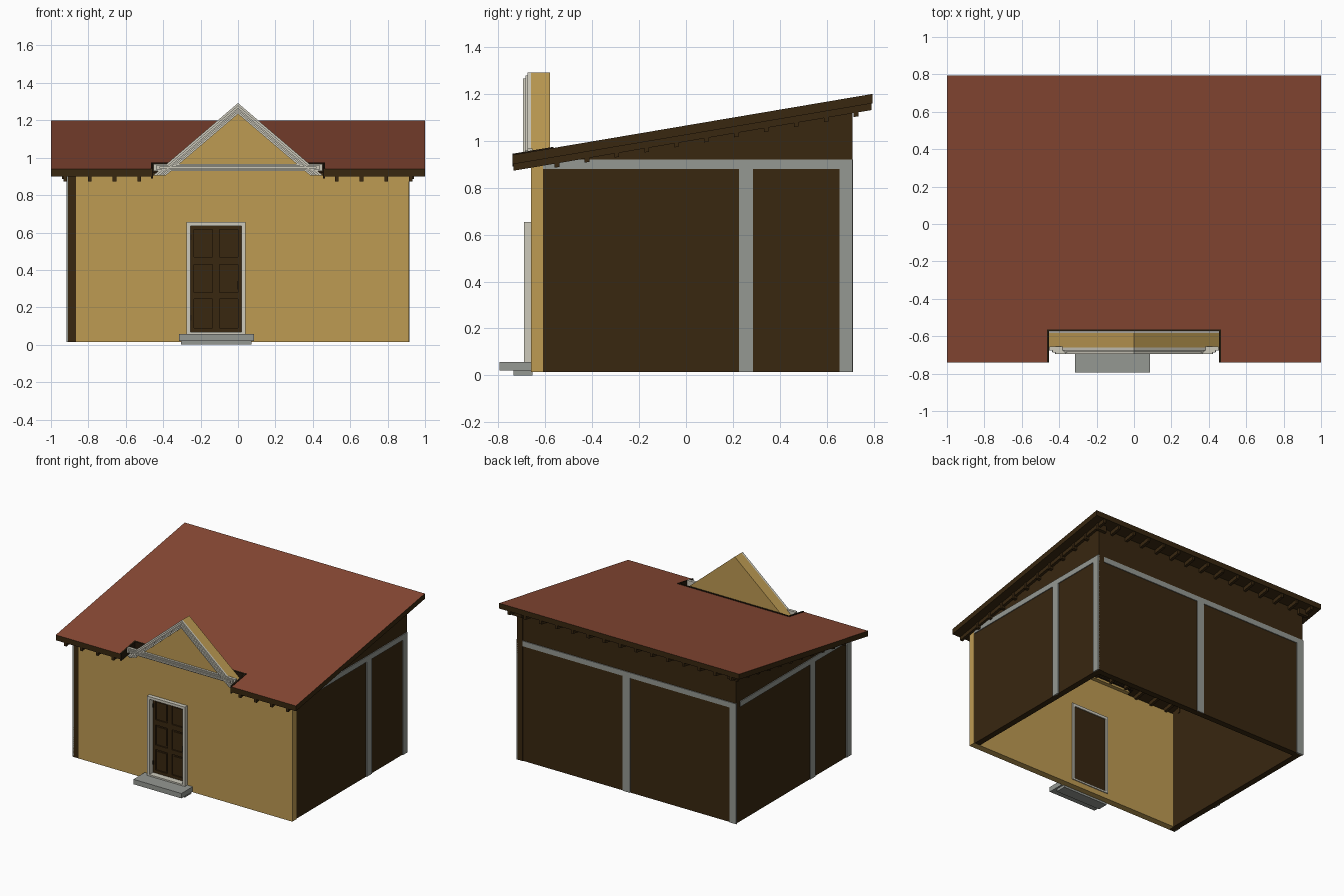
import bpy, bmesh

if "Cube" in bpy.data.objects:
    bpy.data.objects.remove(bpy.data.objects["Cube"])


def material(name, rgb):
    m = bpy.data.materials.new(name)
    m.diffuse_color = (*rgb, 1)
    m.use_nodes = True
    m.node_tree.nodes["Principled BSDF"].inputs["Base Color"].default_value = m.diffuse_color
    return m


TAN = material("ochre plaster", (0.515, 0.328, 0.086))
DARK = material("dark timber", (0.040, 0.020, 0.005))
BLACK = material("blackened trim", (0.018, 0.010, 0.004))
RED = material("red roofing", (0.255, 0.068, 0.035))
GREY = material("grey stone", (0.300, 0.315, 0.290))
CREAM = material("pale moulding", (0.610, 0.590, 0.500))


def prism(name, pts, place, a, b, mat):
    """Extrude a 2D outline from a to b; place maps (u, v, depth) to xyz."""
    bm = bmesh.new()
    lo = [bm.verts.new(place(u, v, a)) for u, v in pts]
    hi = [bm.verts.new(place(u, v, b)) for u, v in pts]
    bm.faces.new(lo)
    bm.faces.new(hi)
    n = len(pts)
    for i in range(n):
        j = (i + 1) % n
        bm.faces.new((lo[i], lo[j], hi[j], hi[i]))
    bmesh.ops.recalc_face_normals(bm, faces=bm.faces)
    me = bpy.data.meshes.new(name)
    bm.to_mesh(me)
    bm.free()
    me.materials.append(mat)
    ob = bpy.data.objects.new(name, me)
    bpy.context.collection.objects.link(ob)
    return ob


def roof_z(y):
    return 0.94 + (y + 0.74) * 0.26 / 1.535


def rect(u0, u1, v0, v1):
    return [(u0, v0), (u1, v0), (u1, v1), (u0, v1)]


XZ = lambda u, v, d: (u, d, v)
YZ = lambda u, v, d: (d, u, v)
XY = lambda u, v, d: (u, v, d)
ROOF = lambda u, v, d: (u, v, roof_z(v) + d)      # follows the roof pitch


def box(name, x0, x1, y0, y1, z0, z1, mat):
    return prism(name, rect(x0, x1, y0, y1), XY, z0, z1, mat)


# Front wall with a door opening
prism("front_wall", [(-0.865, 0.015), (-0.265, 0.015), (-0.265, 0.645), (0.03, 0.645),
                     (0.03, 0.015), (0.915, 0.015), (0.915, 0.905), (-0.865, 0.905)],
      XZ, -0.66, -0.61, TAN)
box("wall_below_door", -0.265, 0.03, -0.66, -0.61, 0.015, 0.06, TAN)

# Side and back walls, arranged pinwheel fashion, reaching up to the roof
for name, y0, y1, a, b in (("right_wall", -0.61, 0.71, 0.865, 0.91),
                           ("left_wall", -0.66, 0.66, -0.91, -0.865)):
    prism(name, [(y0, 0.015), (y1, 0.015), (y1, roof_z(y1) - 0.035), (y0, roof_z(y0) - 0.035)],
          YZ, a, b, DARK)
prism("back_wall", [(0.66, 0.015), (0.705, 0.015), (0.705, roof_z(0.705) - 0.035),
                    (0.66, roof_z(0.66) - 0.035)], YZ, -0.91, 0.865, DARK)

# Grey posts and beams, slightly proud of the walls
for name, y0, y1 in (("corner_post", 0.655, 0.71), ("middle_post", 0.225, 0.285)):
    box("right_" + name, 0.905, 0.916, y0, y1, 0.015, 0.90, GREY)
    box("left_" + name, -0.916, -0.905, 0.05 - y1, 0.05 - y0, 0.015, 0.90, GREY)
box("right_beam", 0.905, 0.916, -0.61, 0.71, 0.88, 0.92, GREY)
box("left_beam", -0.916, -0.905, -0.66, 0.66, 0.88, 0.92, GREY)
box("back_beam", -0.916, 0.865, 0.70, 0.711, 0.88, 0.92, GREY)
box("back_middle_post", -0.03, 0.03, 0.70, 0.711, 0.015, 0.90, GREY)
box("back_corner_post", -0.916, -0.86, 0.70, 0.711, 0.015, 0.90, GREY)

# Roof slab with a notch for the gable; only the upper face is red
NX, NY = 0.46, -0.57
slab = prism("roof", [(-1, -0.74), (-NX, -0.74), (-NX, NY), (NX, NY), (NX, -0.74), (1, -0.74),
                      (1, 0.795), (-1, 0.795)], ROOF, 0, -0.04, DARK)
slab.data.materials.append(RED)
for f in slab.data.polygons:
    if f.normal.z > 0.5:
        f.material_index = 1

# Rafters down the slope, and short outlookers along each side
for i in range(15):
    x = -0.924 + i * 0.132
    y0 = -0.735 if abs(x) > NX else NY + 0.005
    prism("rafter", rect(x - 0.01, x + 0.01, y0, 0.79), ROOF, -0.04, -0.068, DARK)
for i in range(11):
    y = -0.55 + i * 0.1275
    for s in (-1, 1):
        prism("outlooker", rect(min(s * 0.86, s * 0.94), max(s * 0.86, s * 0.94), y - 0.01, y + 0.01),
              ROOF, -0.04, -0.085, DARK)

# Dark lip around the notch
for s in (-1, 1):
    prism("notch_side_lip", rect(min(s * 0.454, s * 0.466), max(s * 0.454, s * 0.466), -0.74, NY),
          ROOF, 0.005, -0.05, BLACK)
prism("notch_back_lip", rect(-0.466, 0.466, NY - 0.006, NY + 0.006), ROOF, 0.005, -0.05, BLACK)

# Gable block
APEX, BASE, HALF = 1.292, 0.905, 0.454
K = (APEX - BASE) / HALF
prism("gable", [(-HALF, BASE), (HALF, BASE), (0, APEX)], XZ, -0.66, -0.58, TAN)

# Stepped mouldings: raking chevrons and a level cornice
for front, d0, d1, z0, z1, w in ((-0.675, 0.0, 0.058, 0.928, 0.967, 0.452),
                                 (-0.685, 0.013, 0.047, 0.935, 0.960, 0.435),
                                 (-0.695, 0.026, 0.037, 0.942, 0.953, 0.42)):
    xo, xi = HALF - d0 / K, HALF - d1 / K
    prism("raking_moulding", [(-xo, BASE), (0, APEX - d0), (xo, BASE),
                              (xi, BASE), (0, APEX - d1), (-xi, BASE)], XZ, front, -0.655, CREAM)
    box("cornice", -w, w, front - 0.001, -0.655, z0, z1, CREAM)

# Door frame
for name, x0, x1, z0, z1 in (("left_jamb", -0.275, -0.255, 0.055, 0.655),
                             ("right_jamb", 0.02, 0.04, 0.055, 0.655),
                             ("door_head", -0.255, 0.02, 0.635, 0.655),
                             ("threshold", -0.255, 0.02, 0.055, 0.068)):
    box(name, x0, x1, -0.69, -0.603, z0, z1, CREAM)

# Panelled door: thin leaf, stiles, rails and raised fields
box("door_leaf", -0.255, 0.02, -0.635, -0.61, 0.068, 0.635, DARK)
for x0, x1 in ((-0.255, -0.235), (-0.135, -0.10), (0.0, 0.02)):
    box("door_stile", x0, x1, -0.645, -0.634, 0.068, 0.635, DARK)
for z0, z1 in ((0.068, 0.09), (0.245, 0.28), (0.43, 0.47), (0.615, 0.635)):
    for x0, x1 in ((-0.235, -0.135), (-0.10, 0.0)):
        box("door_rail", x0, x1, -0.645, -0.634, z0, z1, DARK)
for z0, z1 in ((0.09, 0.245), (0.28, 0.43), (0.47, 0.615)):
    for x0, x1 in ((-0.235, -0.135), (-0.10, 0.0)):
        box("door_panel", x0 + 0.012, x1 - 0.012, -0.641, -0.634, z0 + 0.012, z1 - 0.012, DARK)
box("door_handle", -0.004, 0.004, -0.66, -0.645, 0.295, 0.34, BLACK)
for z in (0.13, 0.56):
    box("door_hinge", -0.255, -0.249, -0.652, -0.645, z, z + 0.03, BLACK)

# Stone steps
box("top_step", -0.315, 0.085, -0.795, -0.655, 0.02, 0.057, GREY)
box("bottom_step", -0.305, 0.072, -0.735, -0.655, 0.0, 0.02, GREY)
